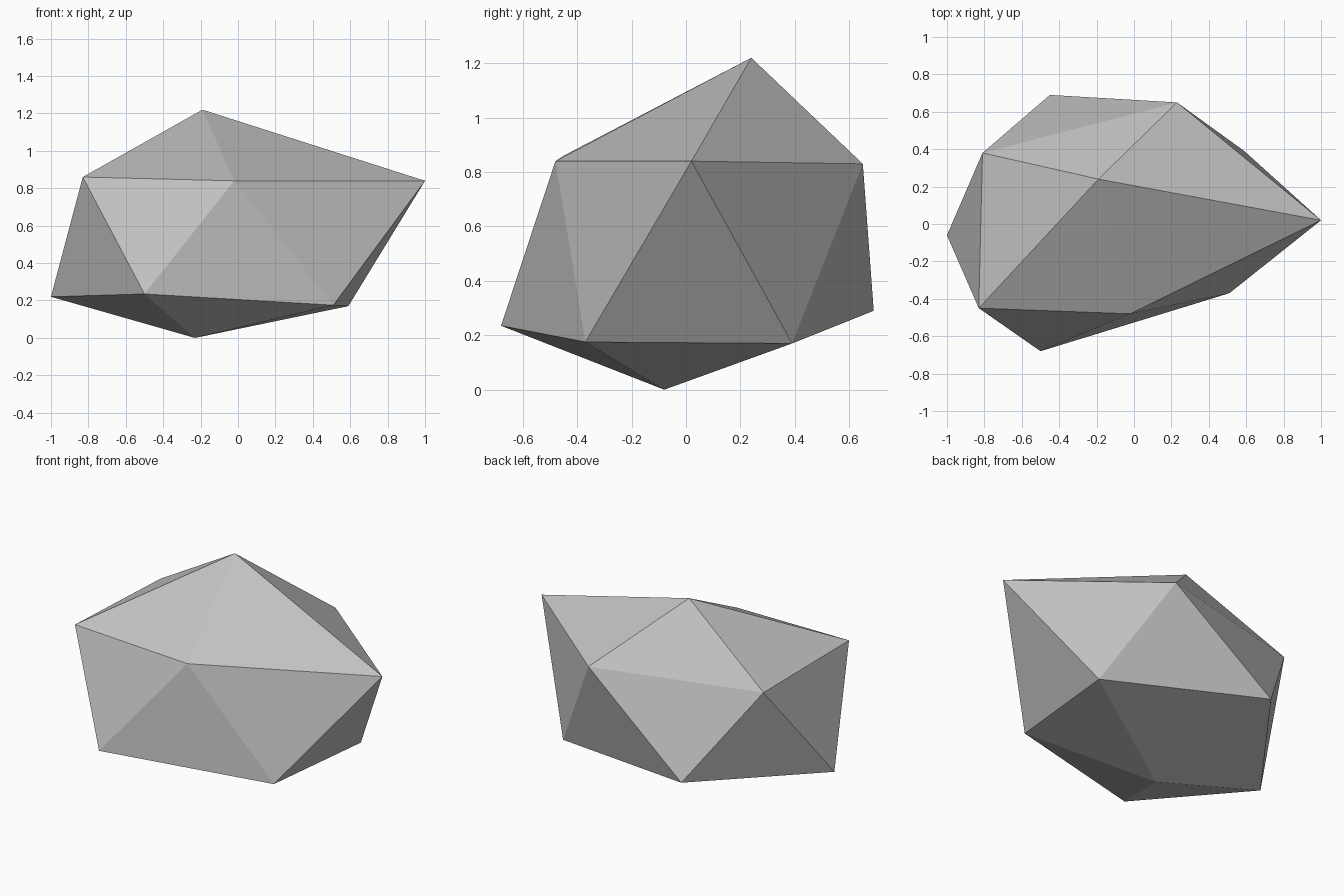
import bpy
import bmesh

default_cube = bpy.data.objects.get("Cube")
if default_cube:
    bpy.data.objects.remove(default_cube, do_unlink=True)

# Plain grey stone material
stone = bpy.data.materials.new("grey_stone")
stone.use_nodes = True
colour = (0.54, 0.54, 0.54, 1)
stone.diffuse_color = colour
stone.node_tree.nodes["Principled BSDF"].inputs["Base Color"].default_value = colour

# Irregular twenty-sided boulder: a peak, two five-cornered rings and a base point.
# Rings run counter-clockwise; each lower corner sits between two upper corners.
peak_point = (-0.19, 0.24, 1.22)
base_point = (-0.23, -0.08, 0)
upper_points = [(1, 0.02, 0.84), (0.23, 0.65, 0.83), (-0.81, 0.38, 0.84),
                (-0.83, -0.45, 0.86), (-0.02, -0.48, 0.84)]
lower_points = [(0.59, 0.39, 0.17), (-0.45, 0.69, 0.29), (-1, -0.06, 0.22),
                (-0.5, -0.68, 0.235), (0.51, -0.37, 0.175)]

bm = bmesh.new()
peak = bm.verts.new(peak_point)
base = bm.verts.new(base_point)
upper = [bm.verts.new(point) for point in upper_points]
lower = [bm.verts.new(point) for point in lower_points]

for i, (top, bottom) in enumerate(zip(upper, lower)):
    next_top = upper[(i + 1) % len(upper)]
    next_bottom = lower[(i + 1) % len(lower)]
    bm.faces.new((peak, top, next_top))             # crown facet
    bm.faces.new((top, bottom, next_top))           # side facet, point down
    bm.faces.new((next_top, bottom, next_bottom))   # side facet, point up
    bm.faces.new((base, next_bottom, bottom))       # underside facet

bmesh.ops.recalc_face_normals(bm, faces=bm.faces)
mesh = bpy.data.meshes.new("boulder")
bm.to_mesh(mesh)
bm.free()
mesh.materials.append(stone)

boulder = bpy.data.objects.new("boulder", mesh)
bpy.context.scene.collection.objects.link(boulder)
